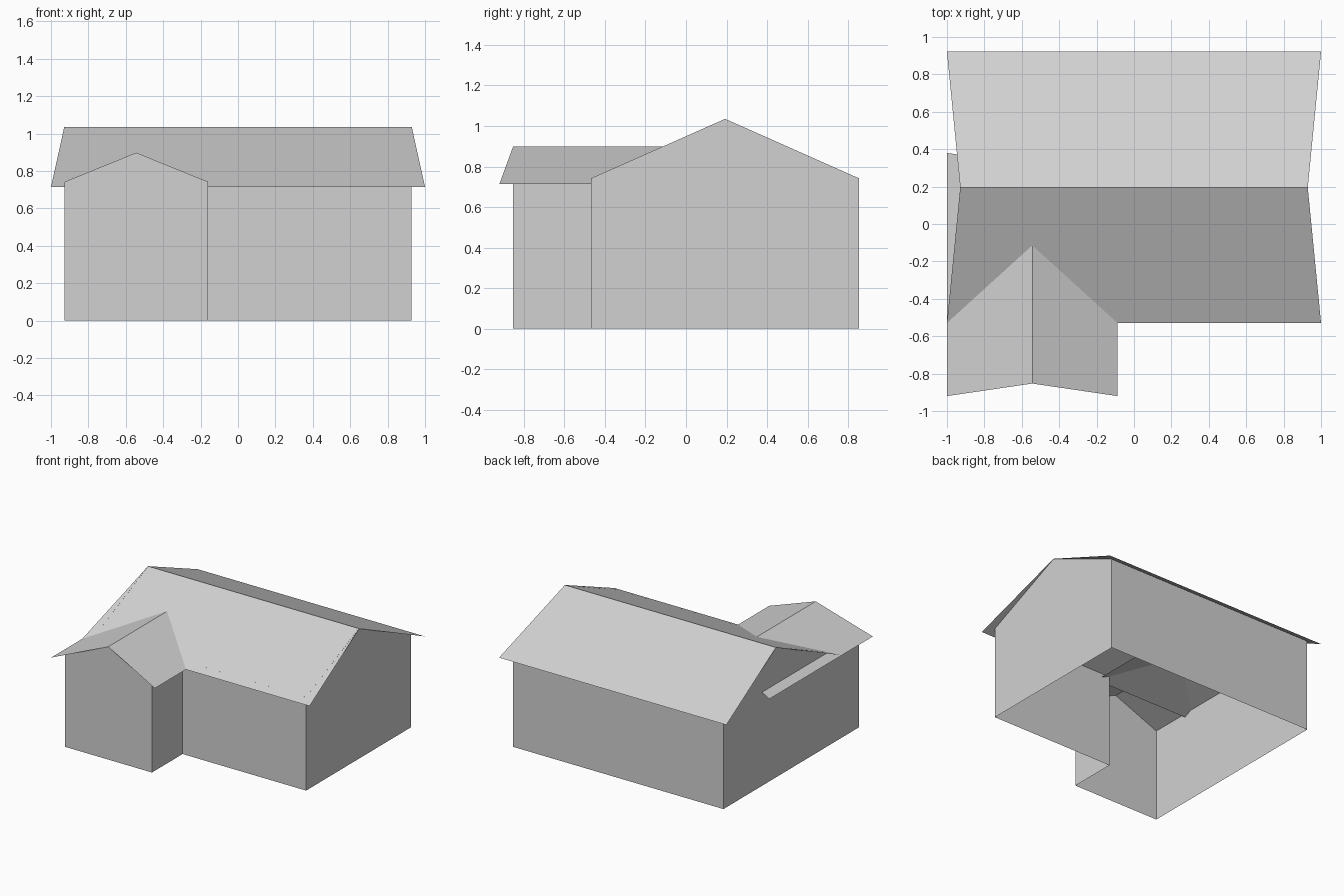
import bpy
import bmesh

if "Cube" in bpy.data.objects:
    bpy.data.objects.remove(bpy.data.objects["Cube"], do_unlink=True)

# One plain grey for the whole house
grey = bpy.data.materials.new("plain grey")
grey.use_nodes = True
colour = (0.64, 0.64, 0.64, 1)
grey.diffuse_color = colour
grey.node_tree.nodes["Principled BSDF"].inputs["Base Color"].default_value = colour

# Shared levels and wall lines
WALL_TOP, EAVE = 0.742, 0.715
MAIN_RIDGE, WING_RIDGE = 1.035, 0.898
SIDE, BACK, FRONT = 0.927, 0.853, -0.468
WING_FRONT, WING_INNER = -0.853, -0.16
RIDGE_Y, WING_X = 0.193, -0.544


def sheet_object(name, faces):
    """Build an object from polygons given as lists of points."""
    bm = bmesh.new()
    for points in faces:
        bm.faces.new([bm.verts.new(p) for p in points])
    bmesh.ops.remove_doubles(bm, verts=bm.verts, dist=0.0005)
    mesh = bpy.data.meshes.new(name)
    bm.to_mesh(mesh)
    bm.free()
    mesh.materials.append(grey)
    obj = bpy.data.objects.new(name, mesh)
    bpy.context.collection.objects.link(obj)
    return obj


def wall(start, end, *peaks):
    """Upright wall, with extra top points listed from end back to start."""
    return [(*start, 0), (*end, 0), (*end, WALL_TOP), *peaks, (*start, WALL_TOP)]


# Open-bottomed L-shaped walls, running counter-clockwise seen from above
front_right = (SIDE, FRONT)
back_right = (SIDE, BACK)
back_left = (-SIDE, BACK)
wing_left = (-SIDE, WING_FRONT)
wing_right = (WING_INNER, WING_FRONT)
inner_corner = (WING_INNER, FRONT)
sheet_object("house_walls", [
    wall(front_right, back_right, (SIDE, RIDGE_Y, MAIN_RIDGE)),
    wall(back_right, back_left),
    wall(back_left, wing_left, (-SIDE, FRONT, WALL_TOP),
         (-SIDE, RIDGE_Y, MAIN_RIDGE)),
    wall(wing_left, wing_right, (WING_X, WING_FRONT, WING_RIDGE)),
    wall(wing_right, inner_corner),
    wall(inner_corner, front_right),
])


def gable_roof(name, half_ridge, half_eave, half_span, ridge_z, centre, along_x):
    """Two thin slopes whose eaves are a little longer than the ridge."""
    def place(along, across, z):
        x, y = (along, across) if along_x else (-across, along)
        return (x + centre[0], y + centre[1], z)

    slopes = []
    for s in (-1, 1):
        slopes.append([place(s * half_eave, s * half_span, EAVE),
                       place(-s * half_eave, s * half_span, EAVE),
                       place(-s * half_ridge, 0, ridge_z),
                       place(s * half_ridge, 0, ridge_z)])
        if s == -1:
            slopes[-1] = [place(-half_eave, -half_span, EAVE),
                          place(half_eave, -half_span, EAVE),
                          place(half_ridge, 0, ridge_z),
                          place(-half_ridge, 0, ridge_z)]
    return sheet_object(name, slopes)


# Main roof, and the wing roof running back through it
gable_roof("main_roof", SIDE + 0.002, 1.0, 0.725, MAIN_RIDGE, (0, RIDGE_Y + 0.003), True)
gable_roof("wing_roof", 0.583, 0.65, 0.456, WING_RIDGE, (WING_X, -0.27), False)
